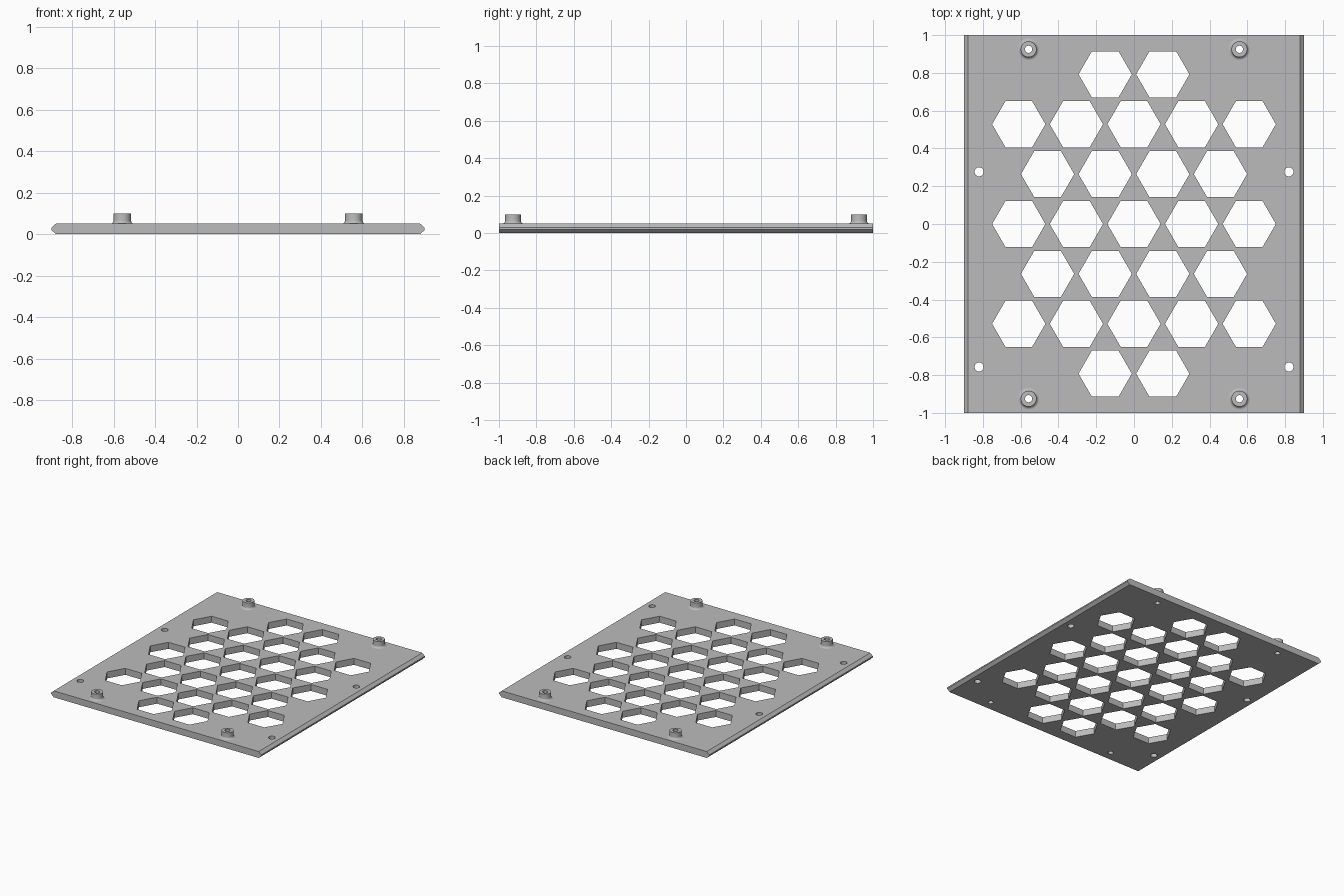
import bpy, bmesh, math
from mathutils import Matrix

if "Cube" in bpy.data.objects:
    bpy.data.objects.remove(bpy.data.objects["Cube"])

THICK = 0.05
PITCH = 0.305

grey = bpy.data.materials.new("plain grey")
grey.use_nodes = True
GREY = (0.5, 0.5, 0.5, 1)
grey.diffuse_color = GREY
grey.node_tree.nodes["Principled BSDF"].inputs["Base Color"].default_value = GREY


def make_object(name, bm):
    bmesh.ops.recalc_face_normals(bm, faces=bm.faces[:])
    mesh = bpy.data.meshes.new(name)
    bm.to_mesh(mesh)
    bm.free()
    mesh.materials.append(grey)
    obj = bpy.data.objects.new(name, mesh)
    bpy.context.collection.objects.link(obj)
    return obj


def add_prism(bm, x, y, radius, sides):
    # Upright cutter, with a corner pointing along y
    place = Matrix.Translation((x, y, THICK / 2)) @ Matrix.Rotation(math.pi / 2, 4, "Z")
    bmesh.ops.create_cone(bm, cap_ends=True, segments=sides, radius1=radius,
                          radius2=radius, depth=0.2, matrix=place)


# Plate: cross-section with bevelled long sides, extruded along y
half = [(0.878, 0), (0.9, 0.02), (0.9, 0.03), (0.878, THICK)]
section = half + [(-x, z) for x, z in reversed(half)]
bm = bmesh.new()
face = bm.faces.new([bm.verts.new((x, -1, z)) for x, z in section])
side = bmesh.ops.extrude_face_region(bm, geom=[face])["geom"]
bmesh.ops.translate(bm, vec=(0, 2, 0),
                    verts=[v for v in side if isinstance(v, bmesh.types.BMVert)])
plate = make_object("plate", bm)

# Openings: honeycomb rows, screw holes and standoff bores
standoffs = [(sx * 0.558, sy * 0.925) for sx in (-1, 1) for sy in (-1, 1)]
bm = bmesh.new()
for row, count in zip(range(-3, 4), (2, 5, 4, 5, 4, 5, 2)):
    for i in range(count):
        add_prism(bm, (i - (count - 1) / 2) * PITCH,
                  row * PITCH * math.sqrt(3) / 2, 0.141, 6)
for x in (-0.82, 0.82):
    for y in (0.276, -0.757):
        add_prism(bm, x, y, 0.024, 32)
for x, y in standoffs:
    add_prism(bm, x, y, 0.019, 32)
cutter = make_object("opening_cutter", bm)
cutter.hide_render = True
cutter.hide_viewport = True
cut = plate.modifiers.new("openings", "BOOLEAN")
cut.operation = "DIFFERENCE"
cut.solver = "EXACT"
cut.object = cutter

# Bake the openings and drop the helper
bpy.context.view_layer.update()
baked = bpy.data.meshes.new_from_object(
    plate.evaluated_get(bpy.context.evaluated_depsgraph_get()))
plate.modifiers.clear()
plate.data = baked
bpy.data.objects.remove(cutter)

# Standoffs: bored posts with a concave fillet at the foot
FILLET = 0.016
POST = 0.042
arc = [math.pi / 2 * i / 6 for i in range(7)]
profile = [(0.019, THICK), (0.019, 0.1), (POST, 0.1)]
profile += [(POST + FILLET * (1 - math.cos(a)), THICK + FILLET * (1 - math.sin(a)))
            for a in arc]
for n, (x, y) in enumerate(standoffs):
    bm = bmesh.new()
    verts = [bm.verts.new((r, 0, z)) for r, z in profile]
    edges = [bm.edges.new(pair) for pair in zip(verts, verts[1:])]
    bmesh.ops.spin(bm, geom=verts + edges, cent=(0, 0, 0), axis=(0, 0, 1),
                   angle=2 * math.pi, steps=32)
    bmesh.ops.remove_doubles(bm, verts=bm.verts[:], dist=0.0005)
    post = make_object(f"standoff_{n + 1}", bm)
    post.location = (x, y, 0)

# Smooth round walls, keep hard edges
bpy.ops.object.select_all(action="DESELECT")
for obj in [plate] + [o for o in bpy.data.objects if o.name.startswith("standoff")]:
    obj.select_set(True)
bpy.context.view_layer.objects.active = plate
bpy.ops.object.shade_smooth_by_angle(angle=math.radians(30))
